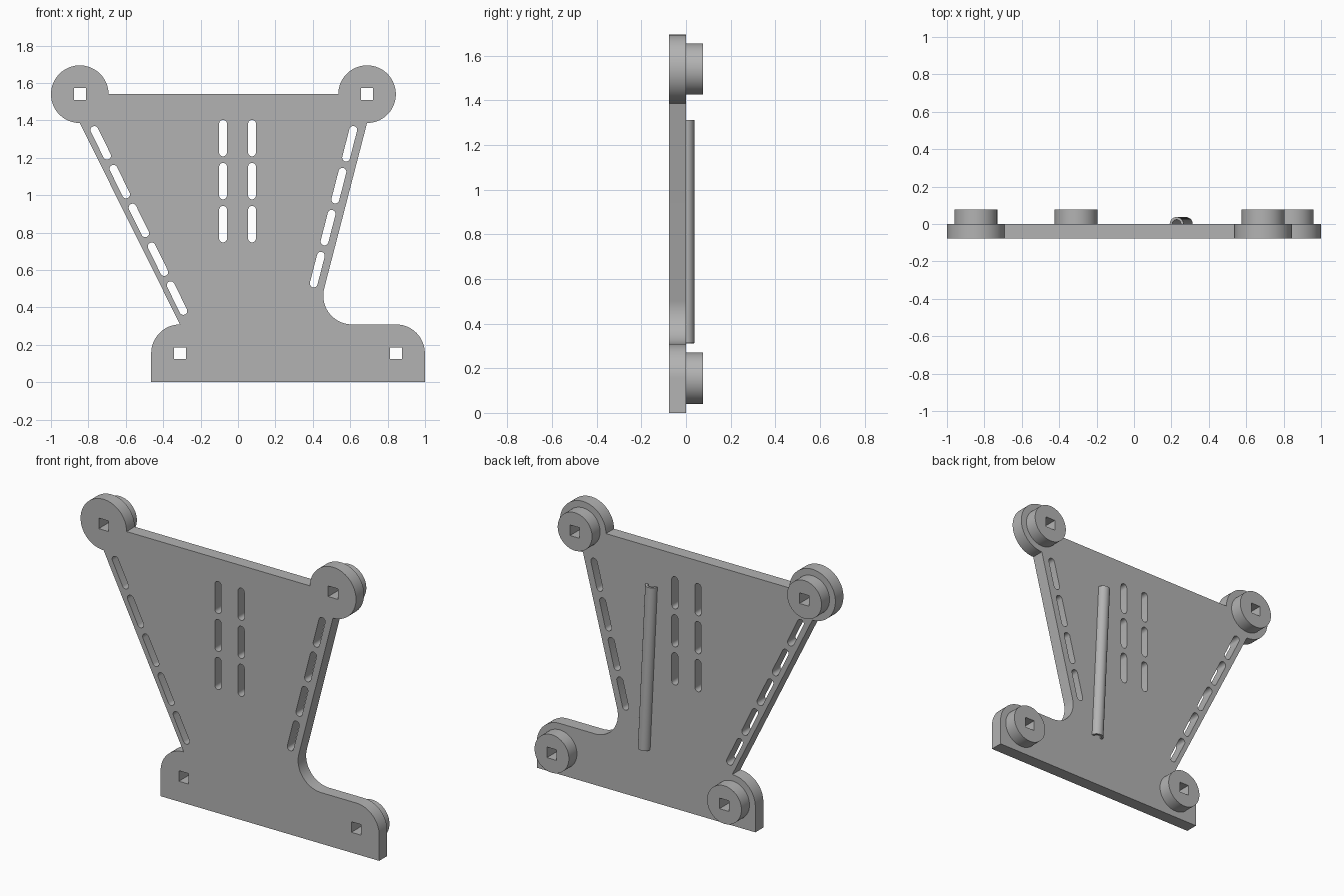
import bpy, bmesh
from math import radians, cos, sin, atan2, pi
from mathutils import Matrix, Vector

cube = bpy.data.objects.get("Cube")
if cube:
    bpy.data.objects.remove(cube, do_unlink=True)

grey = bpy.data.materials.new("plain grey")
grey.use_nodes = True
color = (0.45, 0.45, 0.45, 1)
grey.diffuse_color = color
grey.node_tree.nodes["Principled BSDF"].inputs["Base Color"].default_value = color

T = 0.077        # plate thickness and boss height
R = 0.154        # corner radius
BOSS_R = 0.115
HOLE = 0.032     # half width of square holes


def arc(cx, cy, r, start, end, steps=24):
    angles = [radians(start + (end - start) * i / steps) for i in range(steps + 1)]
    return [(cx + r * cos(a), cy + r * sin(a)) for a in angles]


def square(cx, cz):
    return [(cx + sx * HOLE, cz + sz * HOLE)
            for sx, sz in ((-1, -1), (1, -1), (1, 1), (-1, 1))]


def slot(cx, cz, direction, length=0.195, r=0.021):
    """Rounded slot centred on a point, running along a direction."""
    d = Vector(direction).normalized() * (length / 2 - r)
    a = atan2(d.y, d.x) * 180 / pi
    return (arc(cx + d.x, cz + d.y, r, a - 90, a + 90, 10)
            + arc(cx - d.x, cz - d.y, r, a + 90, a + 270, 10))


def extruded(name, loops, y0, y1, matrix=None):
    """Fill the loops (outline plus holes) in x-z and extrude from y0 to y1."""
    curve = bpy.data.curves.new(name, "CURVE")
    curve.dimensions = "2D"
    curve.fill_mode = "BOTH"
    curve.extrude = (y1 - y0) / 2
    for loop in loops:
        spline = curve.splines.new("POLY")
        spline.points.add(len(loop) - 1)
        for point, (x, z) in zip(spline.points, loop):
            point.co = (x, z, 0, 1)
        spline.use_cyclic_u = True
    obj = bpy.data.objects.new(name, curve)
    bpy.context.collection.objects.link(obj)
    bpy.ops.object.select_all(action="DESELECT")
    obj.select_set(True)
    bpy.context.view_layer.objects.active = obj
    bpy.ops.object.convert(target="MESH")
    obj = bpy.context.object
    obj.name = name
    if matrix is None:
        matrix = Matrix.Translation((0, (y0 + y1) / 2, 0)) @ Matrix.Rotation(pi / 2, 4, "X")
    bm = bmesh.new()
    bm.from_mesh(obj.data)
    bm.transform(matrix)
    bmesh.ops.remove_doubles(bm, verts=bm.verts, dist=0.0005)
    bmesh.ops.recalc_face_normals(bm, faces=bm.faces)
    bm.to_mesh(obj.data)
    bm.free()
    obj.data.materials.clear()
    obj.data.materials.append(grey)
    bpy.ops.object.shade_smooth_by_angle(angle=radians(30))
    return obj


# Mounting points
mounts = {
    "upper_right": (-0.846, 1.54), "upper_left": (0.69, 1.54),
    "lower_right": (-0.31, 0.155), "lower_left": (0.845, 0.155),
}

# Plate outline, counter-clockwise from the lower right corner
outline = [(-0.464, 0), (0.999, 0)]
outline += arc(*mounts["lower_left"], R, 0, 90)
outline += arc(0.61, 0.463, R, 270, 165.5)
outline += arc(*mounts["upper_left"], R, -90, 180, 60)
outline += arc(*mounts["upper_right"], R, 0, 270, 60)
outline += arc(*mounts["lower_right"], R, 90, 180)

# Slots: two upright columns and one row along each sloping edge
holes = [square(*m) for m in mounts.values()]
for x in (-0.08, 0.075):
    holes += [slot(x, 1.305 - 0.23 * i, (0, 1)) for i in range(3)]
holes += [slot(-0.734 + 0.102 * i, 1.28 - 0.2075 * i, (0.102, -0.2075)) for i in range(5)]
holes += [slot(0.597 - 0.0577 * i, 1.275 - 0.2243 * i, (-0.0577, -0.2243)) for i in range(4)]

extruded("plate", [outline] + holes, -T, 0)

# Round bosses on the back, with the square holes running through
for name, (x, z) in mounts.items():
    ring = arc(x, z, BOSS_R, 0, 360, 64)[:-1]
    extruded(name + "_boss", [ring, square(x, z)], 0, T)

# Leaning half tube on the back
low, high = Vector((0.277, 0, 0.312)), Vector((0.228, 0, 1.311))
axis = (high - low).normalized()
out = Vector((0, 1, 0))
side = out.cross(axis)
frame = Matrix((side, out, axis)).transposed().to_4x4()
frame.translation = (low + high) / 2
half_ring = arc(0, 0, 0.037, 0, 180) + arc(0, 0, 0.023, 180, 0)
extruded("half_tube", [half_ring], 0, (high - low).length, frame)
